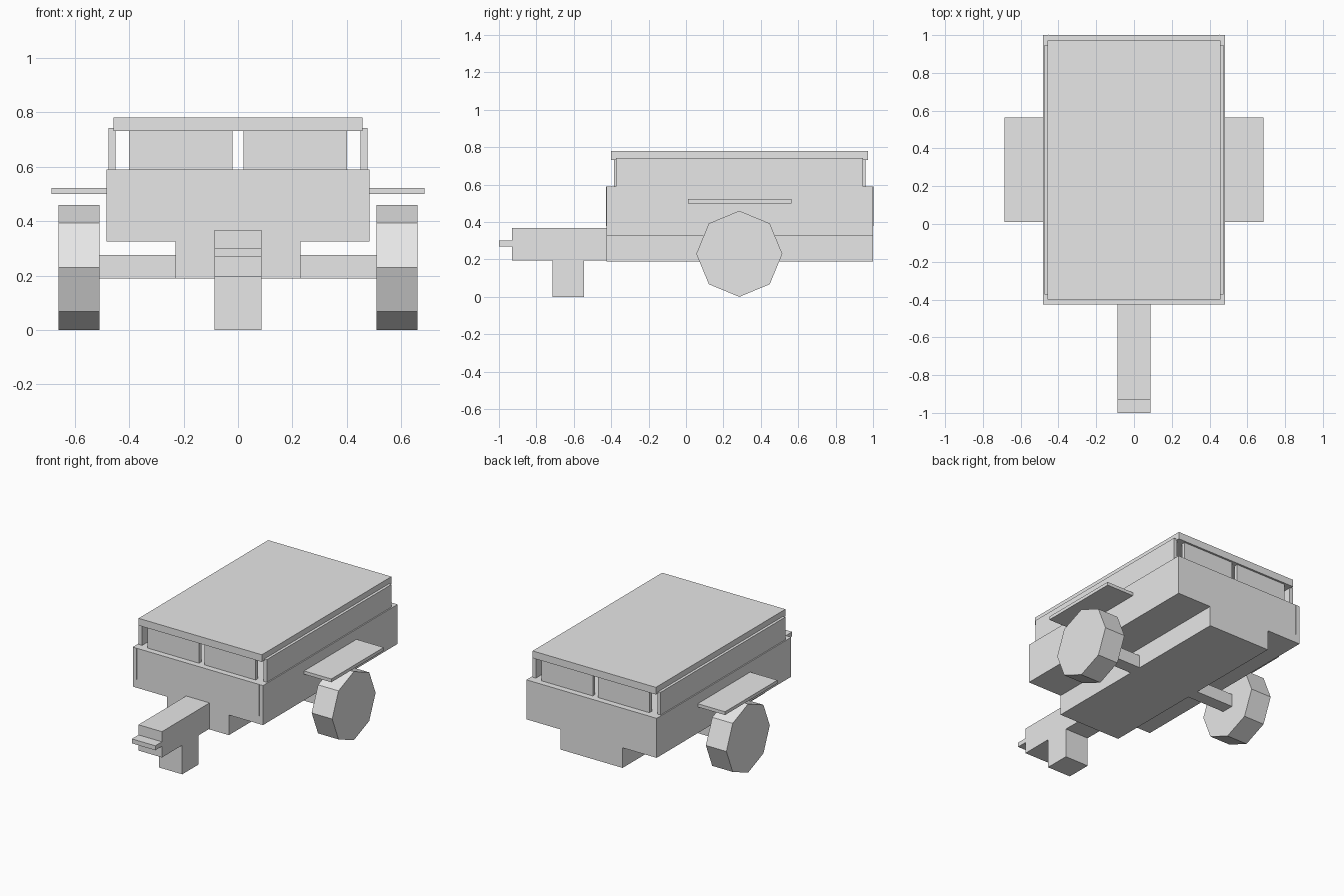
import bpy, bmesh, math
from mathutils import Matrix

default = bpy.data.objects.get("Cube")
if default:
    bpy.data.objects.remove(default, do_unlink=True)

grey = bpy.data.materials.new("light_grey")
grey.use_nodes = True
grey.diffuse_color = (0.8, 0.8, 0.8, 1)
grey.node_tree.nodes["Principled BSDF"].inputs["Base Color"].default_value = (0.8, 0.8, 0.8, 1)


def finish(name, bm):
    bmesh.ops.recalc_face_normals(bm, faces=bm.faces)
    mesh = bpy.data.meshes.new(name)
    bm.to_mesh(mesh)
    bm.free()
    mesh.materials.append(grey)
    obj = bpy.data.objects.new(name, mesh)
    bpy.context.collection.objects.link(obj)
    return obj


def box(name, x, y, z):
    """Box spanning the given (low, high) range on each axis."""
    bm = bmesh.new()
    bmesh.ops.create_cube(bm, size=1)
    spans = (x, y, z)
    for v in bm.verts:
        v.co = [(lo + hi) / 2 + c * (hi - lo) for (lo, hi), c in zip(spans, v.co)]
    return finish(name, bm)


def extrude_profile(name, points, y0, y1):
    """Extrude an x/z outline along y."""
    bm = bmesh.new()
    face = bm.faces.new([bm.verts.new((x, y0, z)) for x, z in points])
    result = bmesh.ops.extrude_face_region(bm, geom=[face])
    for item in result["geom"]:
        if isinstance(item, bmesh.types.BMVert):
            item.co.y = y1
    return finish(name, bm)


def wheel(name, x0, x1, y, radius):
    """Eight-sided wheel with a corner on the ground."""
    bm = bmesh.new()
    place = Matrix.Translation(((x0 + x1) / 2, y, radius)) @ Matrix.Rotation(math.pi / 2, 4, 'Y')
    bmesh.ops.create_cone(bm, cap_ends=True, segments=8, radius1=radius,
                          radius2=radius, depth=abs(x1 - x0), matrix=place)
    return finish(name, bm)


# Trailer tub with a narrow lower hull
half = [(0.23, 0.19), (0.23, 0.325), (0.483, 0.325), (0.483, 0.59)]
outline = half + [(-x, z) for x, z in reversed(half)]
extrude_profile("trailer_body", outline, -0.425, 1.0)

# Lid
box("lid", (-0.457, 0.457), (-0.4, 0.972), (0.732, 0.78))

# Paired parts on both sides
for side, s in (("left", 1), ("right", -1)):
    def span(a, b):
        return tuple(sorted((s * a, s * b)))

    box(side + "_side_panel", span(0.45, 0.475), (-0.373, 0.947), (0.5, 0.742))
    box(side + "_front_panel", span(0.02, 0.4), (-0.385, -0.36), (0.58, 0.735))
    box(side + "_back_panel", span(0.02, 0.4), (0.934, 0.959), (0.58, 0.735))
    box(side + "_fender", span(0.47, 0.685), (0.01, 0.565), (0.5, 0.522))
    box(side + "_axle", span(0.22, 0.52), (0.243, 0.328), (0.19, 0.275))
    wheel(side + "_wheel", s * 0.508, s * 0.66, 0.285, 0.23)
    # Thin corner seams on the end walls
    for end, y in (("front", -0.425), ("back", 1.0)):
        box(side + "_" + end + "_seam", span(0.453, 0.456), (y - 0.002, y + 0.002), (0.38, 0.59))

# Tow bar, hitch and support stand
box("tow_bar", (-0.087, 0.087), (-0.93, -0.42), (0.195, 0.368))
box("hitch", (-0.087, 0.087), (-1.0, -0.925), (0.27, 0.3))
box("support_stand", (-0.087, 0.087), (-0.715, -0.545), (0, 0.2))
